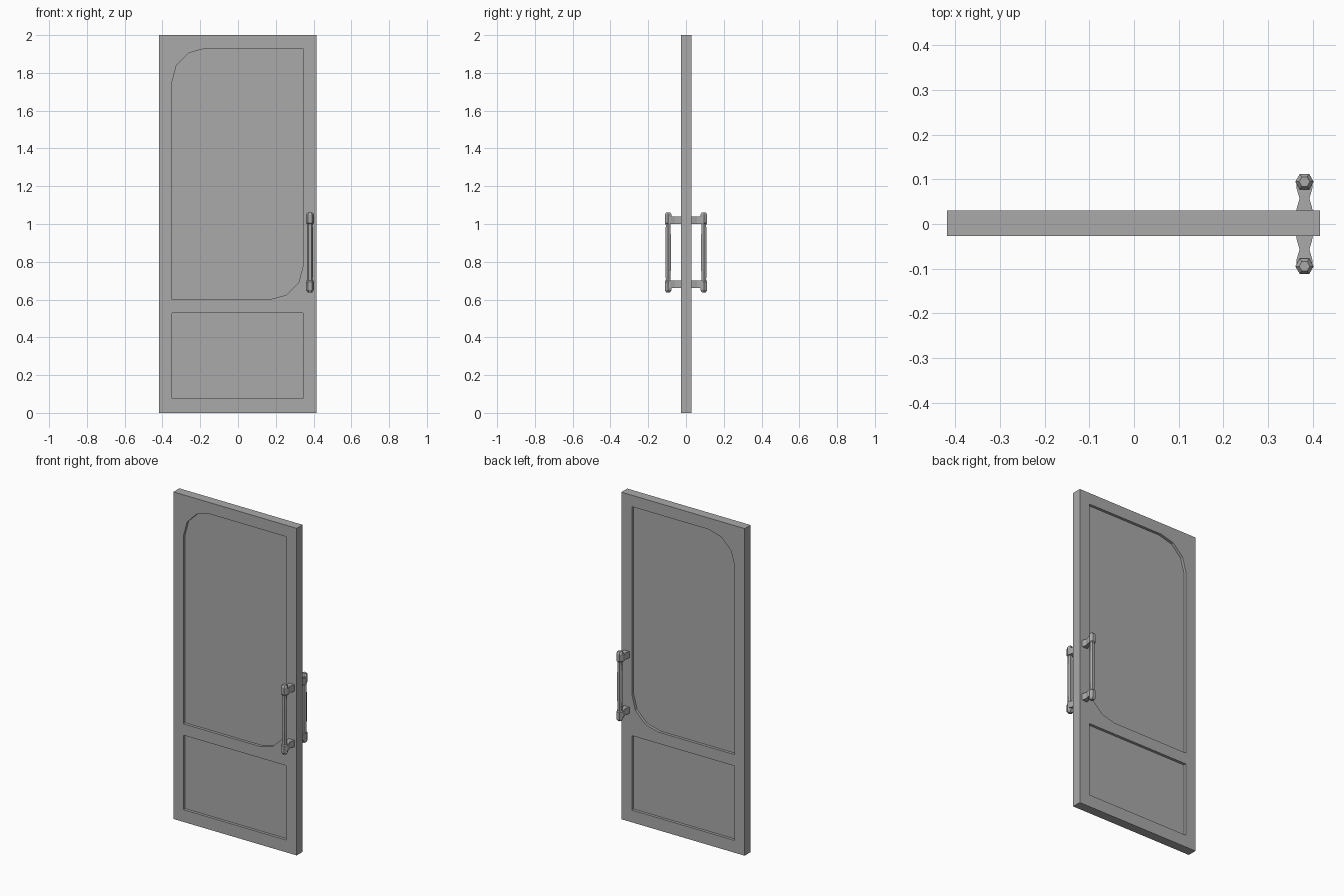
import bpy, bmesh, math
from mathutils import Vector

default = bpy.data.objects.get("Cube")
if default:
    bpy.data.objects.remove(default, do_unlink=True)

grey = bpy.data.materials.new("plain grey")
grey.use_nodes = True
colour = (0.4, 0.4, 0.4, 1)
grey.diffuse_color = colour
grey.node_tree.nodes["Principled BSDF"].inputs["Base Color"].default_value = colour


def add_object(name, bm):
    bmesh.ops.recalc_face_normals(bm, faces=bm.faces)
    mesh = bpy.data.meshes.new(name)
    bm.to_mesh(mesh)
    bm.free()
    mesh.materials.append(grey)
    obj = bpy.data.objects.new(name, mesh)
    bpy.context.collection.objects.link(obj)
    return obj


def prism(name, points, direction):
    """Extrude a closed outline of 3D points along a vector."""
    bm = bmesh.new()
    face = bm.faces.new([bm.verts.new(p) for p in points])
    result = bmesh.ops.extrude_face_region(bm, geom=[face])
    verts = [v for v in result["geom"] if isinstance(v, bmesh.types.BMVert)]
    bmesh.ops.translate(bm, verts=verts, vec=Vector(direction))
    return add_object(name, bm)


def rect(x0, x1, z0, z1):
    return [(x0, z0), (x1, z0), (x1, z1), (x0, z1)]


def arc(cx, cz, radius, start):
    """Quarter turn in three segments."""
    angles = [math.radians(start + 30 * i) for i in range(4)]
    return [(cx + radius * math.cos(a), cz + radius * math.sin(a)) for a in angles]


# Door slab
LEFT, RIGHT = -0.35, 0.345
FRONT, BACK, DEPTH, R = -0.027, 0.03, 0.017, 0.18
door = prism("door_slab", [(x, FRONT, z) for x, z in rect(-0.418, 0.416, 0, 2)],
             (0, BACK - FRONT, 0))

# Recessed panels on both faces, the upper one with two rounded corners
upper = ([(LEFT, 0.6)] + arc(RIGHT - R, 0.6 + R, R, 270)
         + [(RIGHT, 1.93)] + arc(LEFT + R, 1.93 - R, R, 90))
lower = rect(LEFT, RIGHT, 0.075, 0.53)
bpy.context.view_layer.objects.active = door
for outline in (upper, lower):
    for y, push in ((FRONT + DEPTH, -0.1), (BACK - DEPTH, 0.1)):
        cutter = prism("panel_cutter", [(x, y, z) for x, z in outline], (0, push, 0))
        cutter.hide_render = True
        cut = door.modifiers.new("recess", 'BOOLEAN')
        cut.operation = 'DIFFERENCE'
        cut.solver = 'EXACT'
        cut.object = cutter
        bpy.ops.object.modifier_apply(modifier=cut.name)
        bpy.data.objects.remove(cutter, do_unlink=True)

# Pull handles on both sides
HX, HY, HZ = 0.381, 0.0945, 0.85
# Half profile of the grip: height from the middle, radius
half = [(0.08, 0.0165), (0.14, 0.0145), (0.15, 0.015), (0.156, 0.0205),
        (0.2, 0.0205), (0.212, 0.012)]
profile = [(-h, r) for h, r in reversed(half)] + half


def grip(name, y):
    """Six-sided turned bar."""
    bm = bmesh.new()
    rings = []
    for h, r in profile:
        rings.append([bm.verts.new((HX + r * math.cos(i * math.pi / 3),
                                    y + r * math.sin(i * math.pi / 3), HZ + h))
                      for i in range(6)])
    for a, b in zip(rings, rings[1:]):
        for i in range(6):
            j = (i + 1) % 6
            bm.faces.new((a[i], a[j], b[j], b[i]))
    bm.faces.new(rings[0])
    bm.faces.new(rings[-1])
    return add_object(name, bm)


# Waisted mount outline: distance from door centre, half width
waist = [(0.025, 0.019), (0.036, 0.017), (0.057, 0.011), (0.081, 0.018), (0.095, 0.018)]
for side, s in (("front", -1), ("back", 1)):
    grip(side + "_handle_grip", s * HY)
    for level, z in (("lower", 0.66), ("upper", 1.0)):
        outline = ([(HX + w, s * y, z) for y, w in waist]
                   + [(HX - w, s * y, z) for y, w in reversed(waist)])
        prism(f"{side}_handle_{level}_mount", outline, (0, 0, 0.04))
